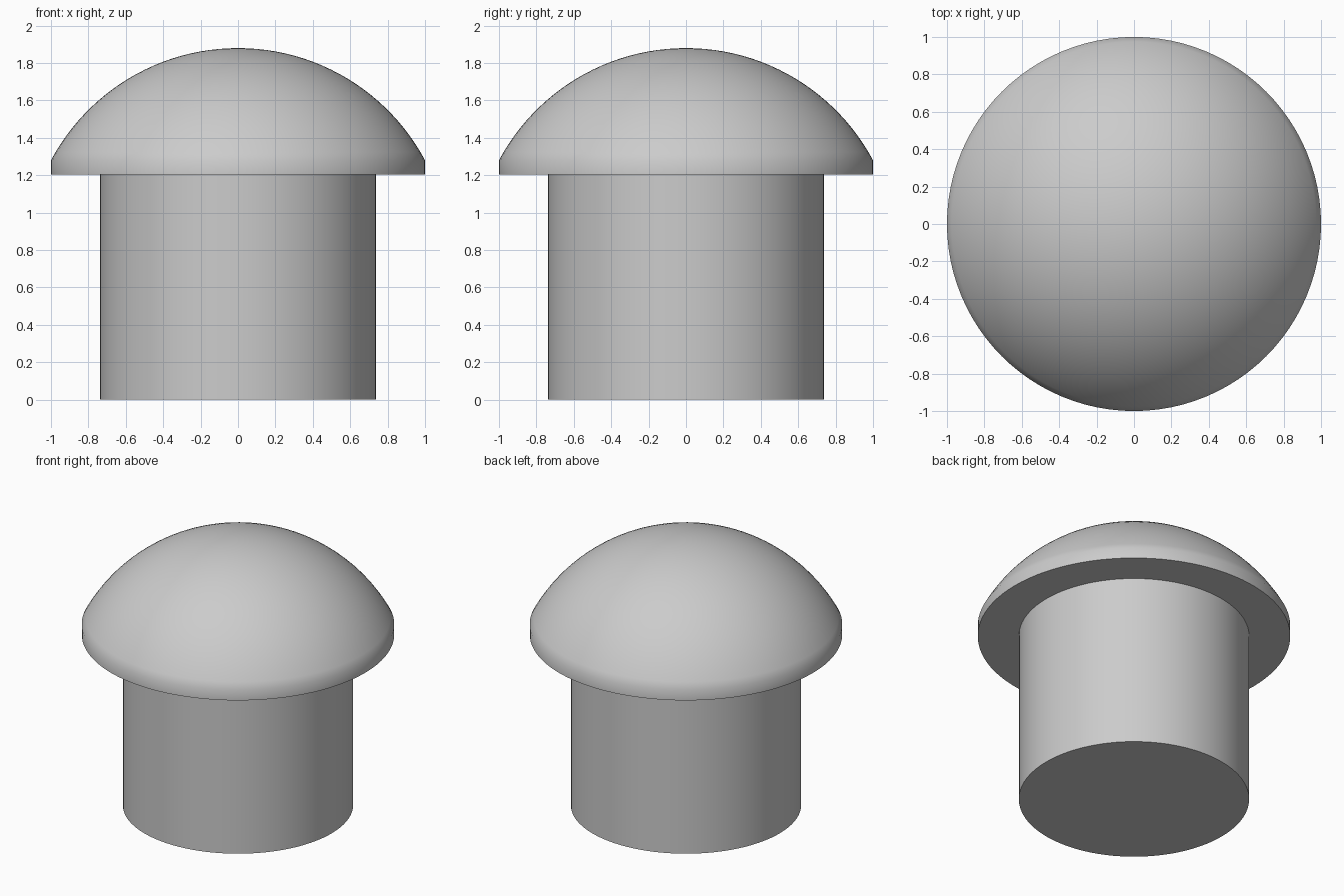
import bpy
import bmesh
from math import asin, cos, sin, radians, tau

if "Cube" in bpy.data.objects:
    bpy.data.objects.remove(bpy.data.objects["Cube"], do_unlink=True)

SEGMENTS = 96
RIM_R, STEM_R = 1.0, 0.737
CAP_Z, RIM_Z, TOP_Z = 1.205, 1.28, 1.88

grey = bpy.data.materials.new("light grey")
grey.use_nodes = True
colour = (0.6, 0.6, 0.6, 1)
grey.diffuse_color = colour
grey.node_tree.nodes["Principled BSDF"].inputs["Base Color"].default_value = colour


def lathe(name, profile):
    """Spin an (r, z) profile, axis to axis, into a closed solid."""
    bm = bmesh.new()
    verts = [bm.verts.new((r, 0, z)) for r, z in profile]
    edges = [bm.edges.new(pair) for pair in zip(verts, verts[1:])]
    bmesh.ops.spin(bm, geom=verts + edges, cent=(0, 0, 0), axis=(0, 0, 1),
                   angle=tau, steps=SEGMENTS, use_duplicate=False)
    bmesh.ops.remove_doubles(bm, verts=bm.verts, dist=0.0001)
    bmesh.ops.recalc_face_normals(bm, faces=bm.faces)
    mesh = bpy.data.meshes.new(name)
    bm.to_mesh(mesh)
    bm.free()
    mesh.materials.append(grey)
    obj = bpy.data.objects.new(name, mesh)
    bpy.context.collection.objects.link(obj)
    bpy.ops.object.select_all(action="DESELECT")
    obj.select_set(True)
    bpy.context.view_layer.objects.active = obj
    bpy.ops.object.shade_smooth_by_angle(angle=radians(35))
    return obj


# Cylindrical stem, its top set slightly into the cap
stem_top = CAP_Z + 0.03
lathe("stem", [(0, 0), (STEM_R, 0), (STEM_R, stem_top), (0, stem_top)])

# Domed cap: flat underside, short upright rim, spherical top
rise = TOP_Z - RIM_Z
radius = (RIM_R ** 2 + rise ** 2) / (2 * rise)
spread = asin(RIM_R / radius)
steps = 24
dome = []
for i in range(steps + 1):
    a = spread * (1 - i / steps)
    dome.append((radius * sin(a), TOP_Z - radius * (1 - cos(a))))
lathe("cap", [(0, CAP_Z), (RIM_R, CAP_Z)] + dome)
